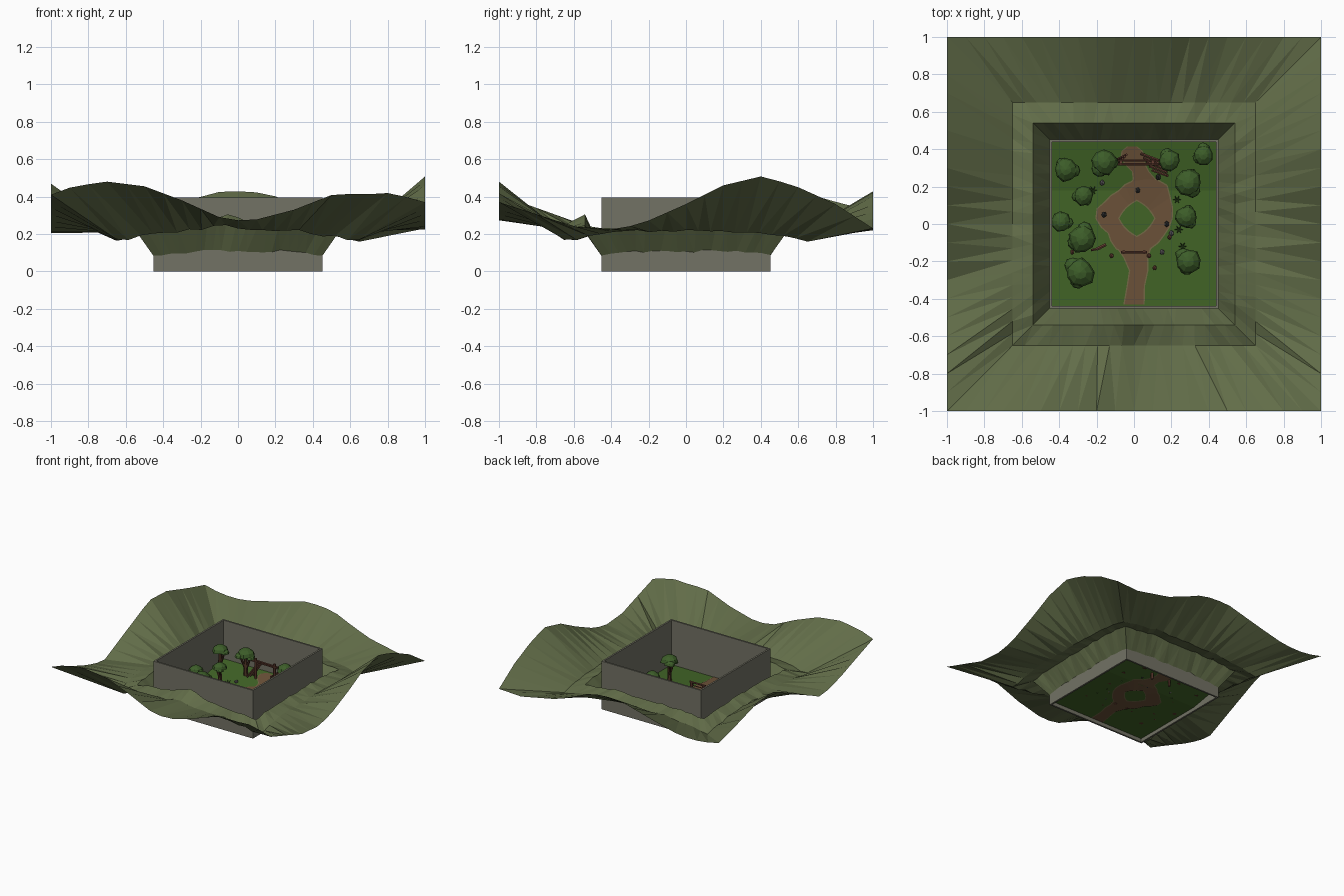
import bpy, bmesh, math, random
from mathutils import Vector, Matrix

random.seed(4)
if "Cube" in bpy.data.objects:
    bpy.data.objects.remove(bpy.data.objects["Cube"])


def material(name, *rgb):
    m = bpy.data.materials.new(name)
    m.use_nodes = True
    m.diffuse_color = (*rgb, 1)
    m.node_tree.nodes["Principled BSDF"].inputs["Base Color"].default_value = (*rgb, 1)
    return m


HILL = material("hill green", .122, .153, .066)
STONE = material("wall stone", .17, .168, .128)
GRASS = material("grass", .052, .125, .019)
DIRT = material("path dirt", .145, .082, .04)
EDGE = material("path edge", .17, .14, .06)
LEAF = material("leaf green", .046, .11, .022)
BARK = material("bark", .085, .036, .02)
ROCK = material("grey rock", .12, .11, .12)
DARK = material("dark rock", .025, .025, .025)
TIMBER = material("red timber", .13, .05, .032)


def finish(name, bm, mat):
    me = bpy.data.meshes.new(name)
    bm.to_mesh(me)
    bm.free()
    me.materials.append(mat)
    ob = bpy.data.objects.new(name, me)
    bpy.context.collection.objects.link(ob)
    return ob


def bridge(bm, a, b, closed=False):
    n = len(a)
    for i in range(n if closed else n - 1):
        j = (i + 1) % n
        bm.faces.new((a[i], a[j], b[j], b[i]))


def sample(profile, t):
    # straight-line interpolation of (position, value) pairs
    for (p, v), (q, w) in zip(profile, profile[1:]):
        if t <= q:
            return v + (w - v) * (t - p) / (q - p)
    return profile[-1][1]


def ground(y):
    return .03 + .19 * max(0, y - .18)


# Hills: square rings around the enclosure, outer rim follows a profile per side
front = [(-1, .41), (-.88, .455), (-.7, .48), (-.5, .455), (-.3, .38), (-.1, .29), (.05, .265),
         (.3, .33), (.53, .42), (.65, .41), (.82, .42), (1, .37)]
right = [(-1, .37), (-.75, .29), (-.6, .24), (-.4, .225), (-.25, .25), (0, .36), (.2, .46),
         (.41, .51), (.6, .45), (.8, .36), (1, .23)]
back = [(-1, .32), (-.85, .285), (-.65, .285), (-.42, .34), (-.1, .425), (.05, .43), (.18, .41),
        (.34, .34), (.5, .28), (.8, .22), (1, .23)]
left = [(-1, .41), (-.8, .34), (-.55, .25), (-.32, .195), (-.05, .32), (.28, .47), (.5, .46),
        (.77, .38), (1, .32)]
SIDES = [(front, lambda t: (t, -1), 1), (right, lambda t: (1, t), 1),
         (back, lambda t: (t, 1), -1), (left, lambda t: (-1, t), -1)]
N = 20
bm = bmesh.new()
rings = []
# half size, corner height, extra height towards mid-side, height of the knoll in front
for half, height, swell, knoll in ((.45, .085, .02, 0), (.54, .215, .025, .07),
                                   (.65, .165, .05, .03), (1, None, 0, 0)):
    ring = []
    for profile, place, direction in SIDES:
        for k in range(N):
            t = direction * (2 * k / N - 1)
            x, y = place(t)
            if height is None:
                z = sample(profile, t)
            else:
                z = height + swell * min(1, 2 - 2 * abs(t)) + random.uniform(-.008, .008)
                z += knoll * max(0, 1 - math.hypot(x + .1, y + 1) / .35)
            ring.append(bm.verts.new((x * half, y * half, z)))
    rings.append(ring)
for a, b in zip(rings, rings[1:]):
    bridge(bm, b, a, True)
bmesh.ops.triangulate(bm, faces=bm.faces[:])
finish("hills", bm, HILL)

# Enclosure wall: hollow square tube
bm = bmesh.new()
loops = [[bm.verts.new((sx * h, sy * h, z)) for sx, sy in ((-1, -1), (1, -1), (1, 1), (-1, 1))]
         for h, z in ((.452, 0), (.452, .395), (.438, .395), (.438, 0))]
for i in range(4):
    bridge(bm, loops[i], loops[(i + 1) % 4], True)
finish("enclosure_wall", bm, STONE)

# Lawn, flat in front and sloping up at the back
bm = bmesh.new()
rows = [[bm.verts.new((x, y, ground(y))) for x in (-.44, .44)] for y in (-.44, .18, .44)]
for a, b in zip(rows, rows[1:]):
    bridge(bm, a, b)
finish("lawn", bm, GRASS)


# Path: thin sheets that show above and below the lawn
def ribbon(name, sections, mat, grow, lift):
    bm = bmesh.new()
    for s in (lift, -lift):
        a, b = [[bm.verts.new((x + e * (w / 2 + grow), y, ground(y) + s)) for x, y, w in sections]
                for e in (1, -1)]
        bridge(bm, *((a, b) if s > 0 else (b, a)))
    finish(name, bm, mat)


def loop_path(name, mat, grow, lift):
    # radius by angle in degrees, around a diamond-shaped island
    outer = [(0, .2), (30, .22), (50, .255), (70, .22), (90, .2), (120, .165), (150, .175),
             (165, .2), (180, .2), (210, .155), (240, .185), (300, .18), (330, .18), (360, .2)]
    bm = bmesh.new()
    for s in (lift, -lift):
        a, b = [], []
        for i in range(24):
            c, d = math.cos(i * math.tau / 24), math.sin(i * math.tau / 24)
            island = .1 / (abs(c) + abs(d)) ** .5
            for verts, r, x0 in ((a, sample(outer, i * 15) + grow, 0), (b, island - grow, .015)):
                x, y = x0 + c * r, .03 + d * r
                verts.append(bm.verts.new((x, y, ground(y) + s)))
        bridge(bm, *((a, b) if s > 0 else (b, a)), True)
    finish(name, bm, mat)


entry = [(0, -.43, .1), (.01, -.33, .085), (.025, -.25, .09), (.01, -.18, .12), (0, -.13, .17)]
exit_way = [(.05, .2, .15), (.055, .24, .11), (.035, .28, .08), (.005, .32, .1),
            (-.005, .36, .12), (-.01, .39, .1), (-.01, .415, .04)]
for label, mat, grow, lift in (("edge", EDGE, .007, .003), ("dirt", DIRT, 0, .006)):
    ribbon("entry_path_" + label, entry, mat, grow, lift)
    ribbon("back_path_" + label, exit_way, mat, grow, lift)
    loop_path("loop_path_" + label, mat, grow, lift)


def log(bm, a, b, r, r2=None, sides=6):
    # tapered round bar between two points
    a, b = Vector(a), Vector(b)
    turn = (b - a).to_track_quat('Z', 'Y').to_matrix().to_4x4()
    bmesh.ops.create_cone(bm, cap_ends=True, segments=sides, radius1=r, radius2=r2 or r,
                          depth=(b - a).length, matrix=Matrix.Translation((a + b) / 2) @ turn)


def canopy(bm, x, y, top, r):
    # faceted umbrella dome with an uneven rim and hollowed underside
    n = 9
    spin = random.random()
    uneven = [random.uniform(.88, 1.08) for _ in range(n)]
    rings = []
    for f, drop in ((.45, .1), (.85, .4), (1, .8), (.6, .7)):
        rings.append([bm.verts.new((x + r * f * u * math.cos(spin + i * math.tau / n),
                                    y + r * f * u * math.sin(spin + i * math.tau / n),
                                    top - r * drop * u)) for i, u in enumerate(uneven)])
    for a, b in zip(rings, rings[1:]):
        bridge(bm, b, a, True)
    tip = bm.verts.new((x, y, top))
    for i in range(n):
        bm.faces.new((rings[0][i], rings[0][(i + 1) % n], tip))
    bm.faces.new(rings[3][::-1])


# Trees: trunk, main dome and two smaller side domes on branches
TREES = [(-.365, .29, .064, .27), (-.16, .33, .07, .28), (.19, .34, .058, .24),
         (.37, .37, .055, .22), (.29, .22, .072, .24), (.28, .04, .058, .2), (-.27, .15, .053, .2),
         (-.39, .01, .055, .2), (-.275, -.08, .077, .21), (-.29, -.26, .08, .2),
         (.29, -.2, .07, .24)]
for i, (x, y, r, top) in enumerate(TREES):
    trunk, leaves = bmesh.new(), bmesh.new()
    log(trunk, (x, y, ground(y)), (x, y, top - r * .6), .017, .012)
    canopy(leaves, x, y, top, r)
    ang = random.uniform(0, math.tau)
    for turn, reach, size, drop in ((0, .6, .6, .4), (2.2, .55, .55, .6)):
        sx = max(-.395, min(.395, x + r * reach * math.cos(ang + turn)))
        sy = y + r * reach * math.sin(ang + turn)
        log(trunk, (x, y, ground(y) + .04), (sx, sy, top - r * (drop + .5)), .009)
        canopy(leaves, sx, sy, top - r * drop, r * size)
    finish(f"tree_trunk_{i}", trunk, BARK)
    finish(f"tree_canopy_{i}", leaves, LEAF)

# Timber gateway at the back with leaning logs
bm = bmesh.new()
for x in (-.07, .1):
    log(bm, (x, .33, .01), (x, .33, .22), .01)
for y in (.32, .34):
    log(bm, (-.1, y, .2), (.13, y, .195), .007)
for k in range(5):
    log(bm, (.04 + .015 * k, .375 - .022 * k, .08), (.16 + .005 * k, .33 - .018 * k, .18), .008)
for k in range(3):
    log(bm, (-.12 + .01 * k, .29 + .025 * k, .07), (-.06 + .01 * k, .35 + .01 * k, .18), .007)
finish("timber_gateway", bm, TIMBER)

# Small entry arch and fallen logs
bm = bmesh.new()
for x in (-.055, .055):
    log(bm, (x, -.15, .02), (x, -.15, .1), .011)
log(bm, (-.07, -.15, .1), (.07, -.15, .1), .008)
log(bm, (-.05, -.15, .075), (.05, -.15, .075), .004)
log(bm, (-.2, -.135, .04), (-.15, -.11, .04), .01)
log(bm, (-.23, -.14, .038), (-.18, -.13, .038), .007)
finish("entry_arch", bm, TIMBER)

# Scattered stones
for name, mat, r, spots in (
        ("dark_stones", DARK, .015, [(.02, .18), (-.16, .05), (.175, 0), (.13, .25)]),
        ("grey_stones", ROCK, .014, [(-.17, .22), (.15, -.15), (.2, -.05)]),
        ("red_stones", TIMBER, .012,
         [(.11, -.235), (-.12, -.17), (.08, -.17), (.19, -.07), (-.33, -.15)])):
    bm = bmesh.new()
    for x, y in spots:
        place = Matrix.Translation((x, y, ground(y) + r * .6)) @ Matrix.Diagonal((1, 1.2, .9, 1))
        bmesh.ops.create_icosphere(bm, subdivisions=1, radius=r, matrix=place)
    finish(name, bm, mat)

# Ferns: spiky leaves
bm = bmesh.new()
for x, y in ((.26, -.12), (.24, -.03), (-.22, .18), (.23, .13)):
    for k in range(6):
        c, s = math.cos(k * math.tau / 6), math.sin(k * math.tau / 6)
        log(bm, (x, y, ground(y)), (x + .022 * c, y + .022 * s, ground(y) + .02), .005, .001, 4)
finish("ferns", bm, LEAF)
